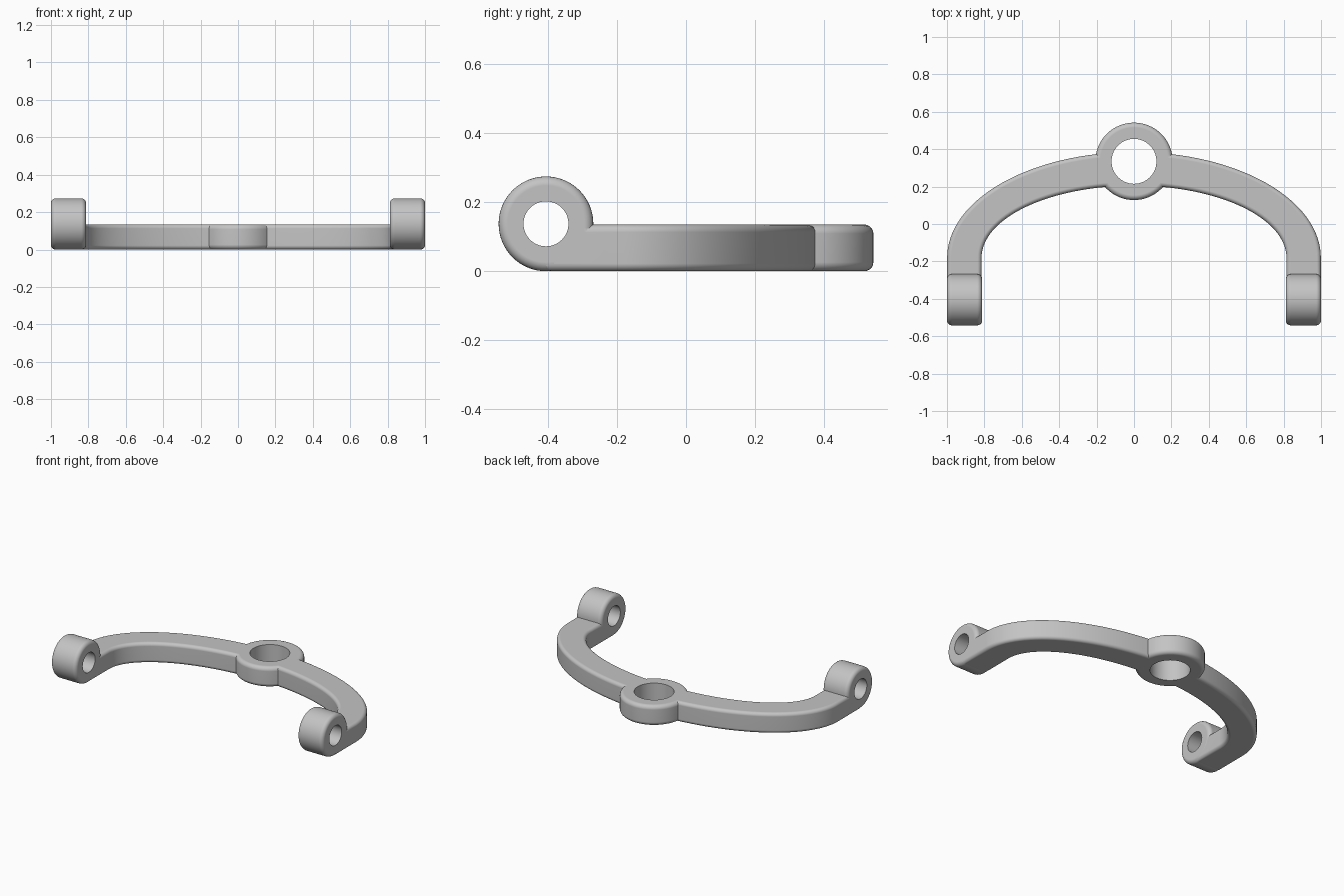
import bpy, bmesh
from math import sin, cos, pi
from mathutils import Matrix, Vector

old = bpy.data.objects.get("Cube")
if old:
    bpy.data.objects.remove(old, do_unlink=True)

HEIGHT = 0.135
HUB_Y = 0.335
EYE_Y, EYE_Z = -0.405, 0.137
BEND_Y = -0.18

grey = bpy.data.materials.new("grey metal")
grey.use_nodes = True
colour = (0.55, 0.55, 0.55, 1)
grey.diffuse_color = colour
grey.node_tree.nodes["Principled BSDF"].inputs["Base Color"].default_value = colour


def arc(rx, ry, cy, start, end, steps):
    angles = [start + (end - start) * i / steps for i in range(steps + 1)]
    return [(rx * cos(a), cy + ry * sin(a)) for a in angles]


def circle(radius):
    return arc(radius, radius, 0, 0, 2 * pi, 64)[:-1]


def prism(name, outline, depth, round_edge, matrix):
    """Extrude an outline upwards, round both rims, then place it."""
    bm = bmesh.new()
    base = bm.faces.new([bm.verts.new((x, y, 0)) for x, y in outline])
    top = bmesh.ops.extrude_face_region(bm, geom=[base], use_keep_orig=True)["geom"]
    bmesh.ops.translate(bm, vec=(0, 0, depth),
                        verts=[g for g in top if isinstance(g, bmesh.types.BMVert)])
    bmesh.ops.recalc_face_normals(bm, faces=bm.faces)
    if round_edge:
        rims = [e for e in bm.edges if abs(e.verts[0].co.z - e.verts[1].co.z) < 1e-5]
        bmesh.ops.bevel(bm, geom=rims, offset=round_edge, segments=5,
                        profile=0.5, affect='EDGES')
    bm.transform(matrix)
    bmesh.ops.recalc_face_normals(bm, faces=bm.faces)
    mesh = bpy.data.meshes.new(name)
    bm.to_mesh(mesh)
    bm.free()
    mesh.materials.append(grey)
    obj = bpy.data.objects.new(name, mesh)
    bpy.context.collection.objects.link(obj)
    return obj


def combine(body, part, operation):
    """Merge or cut a part, then discard it."""
    part.hide_render = True
    bpy.context.view_layer.objects.active = body
    mod = body.modifiers.new(part.name, 'BOOLEAN')
    mod.operation, mod.solver, mod.object = operation, 'EXACT', part
    bpy.ops.object.modifier_apply(modifier=mod.name)
    bpy.data.objects.remove(part, do_unlink=True)


# Curved yoke with short straight ends
outer = arc(0.999, 0.565, BEND_Y, 0, pi, 64)
inner = arc(0.815, 0.385, BEND_Y, pi, 0, 64)
outline = [(0.999, EYE_Y)] + outer + [(-0.999, EYE_Y), (-0.815, EYE_Y)] + inner + [(0.815, EYE_Y)]
yoke = prism("yoke", outline, HEIGHT, 0.022, Matrix())

# Central hub
hub = prism("hub", circle(0.207), HEIGHT, 0.026, Matrix.Translation((0, HUB_Y, 0)))
combine(yoke, hub, 'UNION')

# End eyes, lying along x
along_x = Matrix.Rotation(pi / 2, 4, 'Y')
for side, x in (("left", 0.812), ("right", -1.0)):
    place = Matrix.Translation((x, EYE_Y, EYE_Z)) @ along_x
    combine(yoke, prism(side + "_eye", circle(0.137), 0.188, 0.026, place), 'UNION')

# Holes through the hub and both eyes
place = Matrix.Translation((0, HUB_Y, -0.1))
combine(yoke, prism("hub_hole", circle(0.12), 0.4, 0, place), 'DIFFERENCE')
place = Matrix.Translation((-1.1, EYE_Y, EYE_Z)) @ along_x
combine(yoke, prism("eye_hole", circle(0.065), 2.2, 0, place), 'DIFFERENCE')

# Smooth sides with crisp creases and flat faces
bpy.ops.object.select_all(action='DESELECT')
yoke.select_set(True)
bpy.context.view_layer.objects.active = yoke
bpy.ops.object.shade_smooth_by_angle(angle=0.6)
normals = yoke.modifiers.new("flat_faces", 'WEIGHTED_NORMAL')
normals.keep_sharp = True
